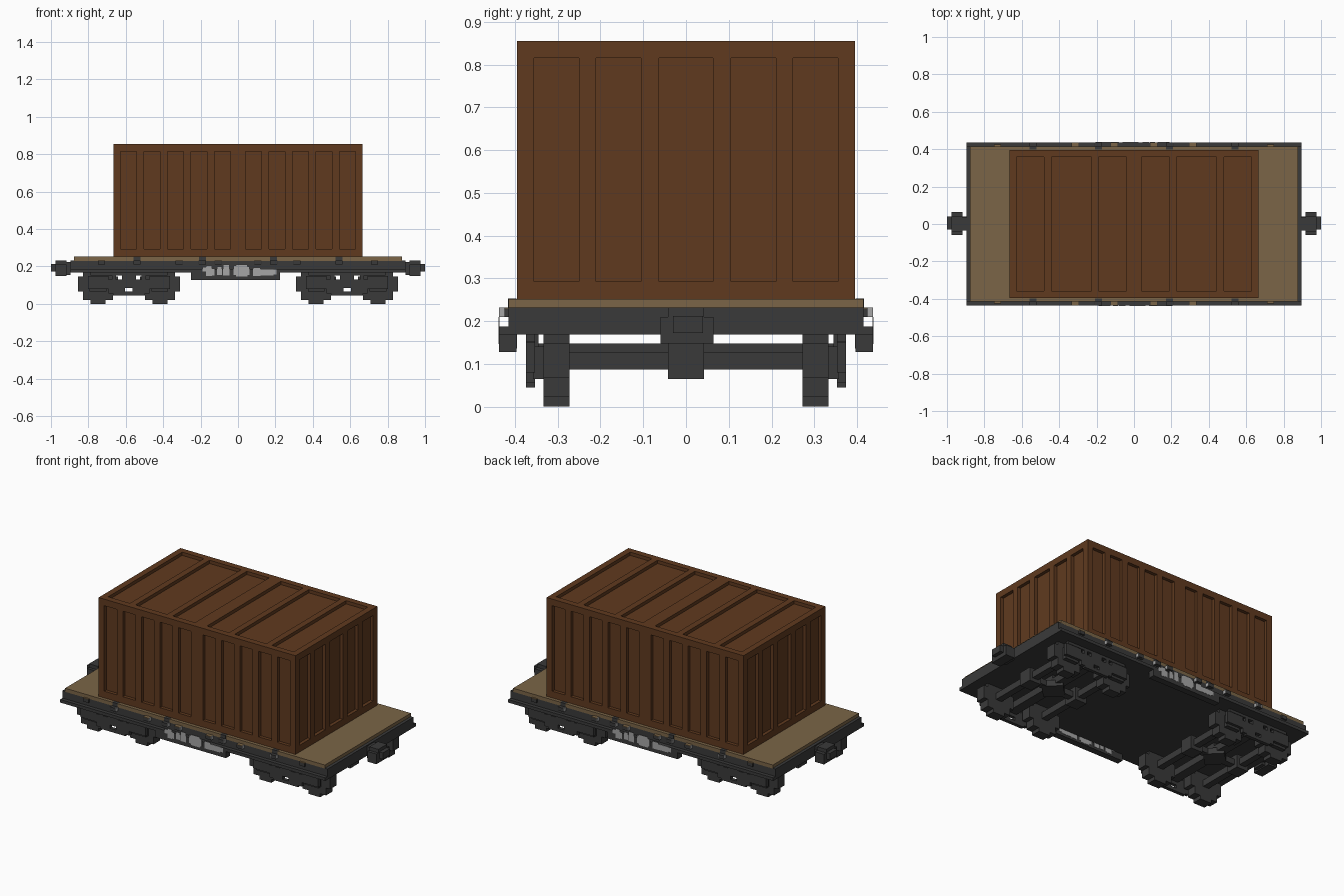
import bpy, bmesh, math
from mathutils import Vector

cube = bpy.data.objects.get("Cube")
if cube:
    bpy.data.objects.remove(cube, do_unlink=True)


def material(name, rgb):
    m = bpy.data.materials.new(name)
    m.use_nodes = True
    m.diffuse_color = (*rgb, 1)
    bsdf = m.node_tree.nodes["Principled BSDF"]
    bsdf.inputs["Base Color"].default_value = (*rgb, 1)
    bsdf.inputs["Roughness"].default_value = 0.8
    return m


BROWN = material("rust_brown", (0.117, 0.042, 0.0135))
TAN = material("deck_tan", (0.197, 0.130, 0.063))
DARK = material("dark_steel", (0.042, 0.042, 0.042))
GREY = material("light_grey", (0.38, 0.38, 0.38))


def finish(name, bm, mat):
    me = bpy.data.meshes.new(name)
    bm.to_mesh(me)
    bm.free()
    me.materials.append(mat)
    ob = bpy.data.objects.new(name, me)
    bpy.context.collection.objects.link(ob)
    return ob


def boxes(name, mat, parts):
    """One object from boxes given as (x0, x1, y0, y1, z0, z1)."""
    bm = bmesh.new()
    for x0, x1, y0, y1, z0, z1 in parts:
        for v in bmesh.ops.create_cube(bm, size=1)["verts"]:
            v.co = Vector(((x0 + x1) / 2 + v.co.x * (x1 - x0),
                           (y0 + y1) / 2 + v.co.y * (y1 - y0),
                           (z0 + z1) / 2 + v.co.z * (z1 - z0)))
    return finish(name, bm, mat)


def mirror_boxes(parts, axis):
    """The boxes plus their mirror images across x (0) or y (1)."""
    out = list(parts)
    for p in parts:
        q = list(p)
        q[2 * axis], q[2 * axis + 1] = -p[2 * axis + 1], -p[2 * axis]
        out.append(tuple(q))
    return out


# ---- Container with recessed panels on its walls and roof
def panel_face(bm, centre, u, v, ulim, vlim, panels, prange, depth=0.02):
    n = u.cross(v)
    us = sorted([-ulim, ulim] + [e for p in panels for e in p])
    vs = [vlim[0], prange[0], prange[1], vlim[1]]
    grid = [[bm.verts.new(centre + u * a + v * b) for b in vs] for a in us]
    sunk = []
    for i in range(len(us) - 1):
        for j in range(3):
            f = bm.faces.new((grid[i][j], grid[i + 1][j], grid[i + 1][j + 1], grid[i][j + 1]))
            if j == 1 and i % 2 == 1:
                sunk.append(f)
    if sunk:
        for f in bmesh.ops.extrude_discrete_faces(bm, faces=sunk)["faces"]:
            bmesh.ops.translate(bm, verts=f.verts, vec=-n * depth)


def both(half):
    return half + [(-b, -a) for a, b in half]


X, Y, Z = Vector((1, 0, 0)), Vector((0, 1, 0)), Vector((0, 0, 1))
HX, HY, Z0, Z1 = 0.665, 0.395, 0.25, 0.855
long_panels = both([(0.04 + 0.1255 * i, 0.125 + 0.1255 * i) for i in range(5)])
end_panels = both([(0.105, 0.21), (0.25, 0.355)]) + [(-0.063, 0.063)]
roof_panels = both([(0.04, 0.19), (0.228, 0.442), (0.48, 0.627)])
bm = bmesh.new()
for s in (1, -1):
    panel_face(bm, -Y * HY * s, X * s, Z, HX, (Z0, Z1), long_panels, (0.293, 0.815))
    panel_face(bm, X * HX * s, Y * s, Z, HY, (Z0, Z1), end_panels, (0.293, 0.815))
panel_face(bm, Z * Z1, X, Y, HX, (-HY, HY), roof_panels, (-0.357, 0.357))
panel_face(bm, Z * Z0, X, -Y, HX, (-HY, HY), [], (-0.357, 0.357))
bmesh.ops.remove_doubles(bm, verts=bm.verts, dist=0.0001)
finish("container", bm, BROWN)

# ---- Flat wagon bed: deck boards, frame with side ledges, central sills
boxes("deck", TAN, [(-0.877, 0.877, -0.415, 0.415, 0.23, 0.252)])
boxes("frame", DARK, [(-0.895, 0.895, -0.415, 0.415, 0.168, 0.232)])
boxes("side_ledges", DARK, mirror_boxes([(-0.895, 0.895, -0.437, -0.41, 0.168, 0.187)], 1))
boxes("side_sills", DARK, mirror_boxes([(-0.25, 0.225, -0.437, -0.397, 0.128, 0.17)], 1))

# ---- Stake pockets and small tie-downs along both sides
pockets, ties, caps, cheeks = [], [], [], []
for x in (-0.54, -0.19, 0.19, 0.54):
    pockets.append((x - 0.018, x + 0.018, 0.397, 0.416, 0.21, 0.253))
    pockets.append((x - 0.018, x + 0.018, 0.41, 0.437, 0.21, 0.232))
for x in (-0.73, -0.315, -0.105, 0.105, 0.315, 0.73):
    d = 0.437 if abs(x) < 0.5 else 0.425
    ties.append((x - 0.018, x + 0.018, 0.41, d, 0.21, 0.229))
    caps.append((x - 0.018, x + 0.018, 0.41, d, 0.229, 0.232))
for x0, x1, _, y1, _, _ in pockets + ties:
    if y1 > 0.43:
        for x in (x0, x1):
            cheeks.append((x - 0.002, x + 0.002, 0.414, y1, 0.21, 0.232))
boxes("stake_pockets", DARK, mirror_boxes(pockets, 1))
boxes("tie_downs", DARK, mirror_boxes(ties, 1))
boxes("tie_down_caps", TAN, mirror_boxes(caps, 1))
boxes("pocket_cheeks", GREY, mirror_boxes(cheeks, 1))

# ---- Worn paint patches: thin plates outside and inside each side sill
outer, inner = [], []
for x0, x1, z0, z1 in ((-0.19, -0.17, 0.172, 0.198), (-0.17, -0.14, 0.148, 0.205),
                       (-0.14, -0.125, 0.152, 0.19), (-0.112, -0.085, 0.155, 0.2),
                       (-0.08, -0.045, 0.152, 0.21), (-0.025, -0.01, 0.155, 0.205),
                       (-0.01, 0.05, 0.146, 0.21), (0.05, 0.062, 0.155, 0.2),
                       (0.08, 0.12, 0.15, 0.195), (0.12, 0.19, 0.152, 0.186),
                       (0.19, 0.205, 0.158, 0.184)):
    outer.append((x0, x1, -0.4385, -0.4365, z0, z1))
    inner.append((x0, x1, -0.398, -0.395, z0 - 0.01, 0.168))
turned = [(-b, -a, -d, -c, e, f) for a, b, c, d, e, f in outer + inner]
boxes("paint_patches", GREY, outer + inner + turned)

# ---- Couplers
boxes("couplers", DARK, mirror_boxes([
    (0.87, 1.0, -0.03, 0.04, 0.172, 0.212),
    (0.917, 0.977, -0.06, 0.064, 0.148, 0.21),
    (0.895, 0.977, -0.035, 0.035, 0.155, 0.225),
    (0.917, 0.977, -0.042, 0.042, 0.148, 0.232)], 0))

# ---- Bogies: stepped wheels, axles, open side frames and cross beams
R = 0.107
TOP = 0.17
for label, bx in (("left", 0.583), ("right", -0.583)):
    wheels, axles, sides = [], [], []
    for wx in (bx - 0.165, bx + 0.165):
        for w, h in ((0.04, R), (0.08, 0.085), (R, 0.04)):
            wheels.append((wx - w, wx + w, 0.272, 0.333, R - h, min(R + h, TOP)))
        axles.append((wx - 0.02, wx + 0.02, -0.275, 0.275, 0.087, 0.127))
        axles.append((wx - 0.04, wx + 0.04, -0.042, 0.042, 0.065, 0.148))
        # axle boxes and their guides
        sides.append((wx - 0.045, wx + 0.045, 0.33, 0.358, 0.065, 0.14))
        sides.append((wx - 0.055, wx + 0.055, 0.353, 0.374, 0.08, 0.15))
    sides += [(bx - 0.205, bx + 0.205, 0.353, 0.374, 0.152, TOP),
              (bx - 0.205, bx + 0.205, 0.353, 0.374, 0.085, 0.129),
              (bx - 0.085, bx + 0.085, 0.353, 0.374, 0.045, 0.065),
              (bx - 0.11, bx - 0.02, 0.353, 0.374, 0.055, 0.09),
              (bx + 0.02, bx + 0.11, 0.353, 0.374, 0.055, 0.09),
              (bx - 0.038, bx + 0.038, 0.345, 0.374, 0.12, TOP),
              (bx - 0.09, bx - 0.068, 0.353, 0.374, 0.12, 0.155),
              (bx + 0.068, bx + 0.09, 0.353, 0.374, 0.12, 0.155)]
    boxes(label + "_wheels", DARK, mirror_boxes(wheels, 1))
    boxes(label + "_axles", DARK, axles)
    boxes(label + "_side_frames", DARK, mirror_boxes(sides, 1))
    boxes(label + "_cross_beams", DARK, [
        (bx - 0.165, bx + 0.165, -0.02, 0.02, 0.09, 0.125),
        (bx - 0.03, bx + 0.03, -0.355, 0.355, 0.105, 0.147),
        (bx - 0.03, bx + 0.03, -0.03, 0.03, 0.12, TOP)])
    # diamond pivot plate
    bm = bmesh.new()
    bmesh.ops.create_cone(bm, cap_ends=True, segments=4, radius1=0.085, radius2=0.085, depth=0.038)
    bmesh.ops.translate(bm, verts=bm.verts, vec=(bx, 0, 0.106))
    finish(label + "_pivot", bm, DARK)
